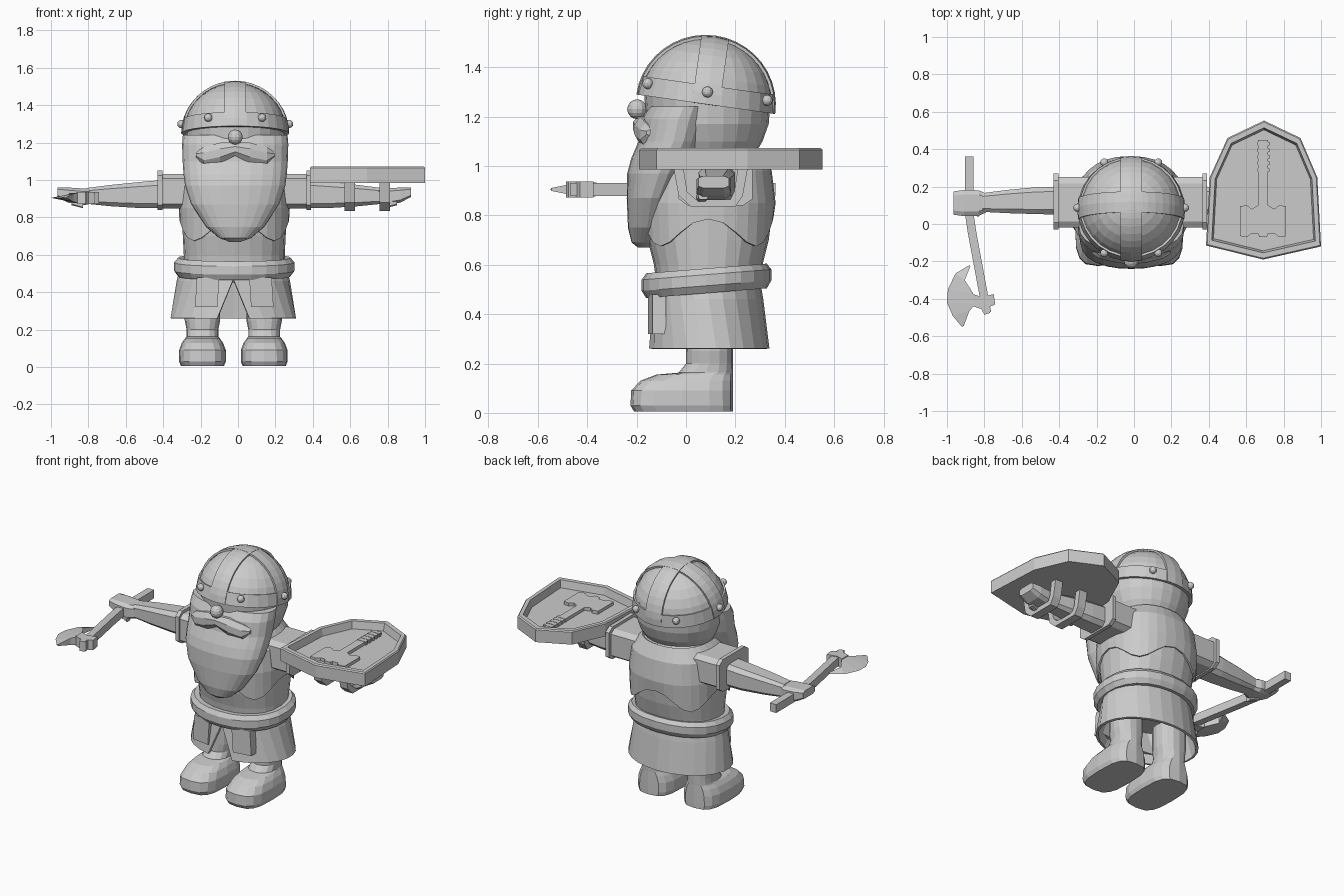
import bpy, bmesh, math
from mathutils import Matrix, Vector

CX = -0.02  # centre line of the figure
grey = bpy.data.materials.new("stone_grey")
grey.diffuse_color = (0.6, 0.6, 0.6, 1)


def make(name, verts, faces):
    me = bpy.data.meshes.new(name)
    me.from_pydata([tuple(v) for v in verts], [], faces)
    bm = bmesh.new()
    bm.from_mesh(me)
    bmesh.ops.recalc_face_normals(bm, faces=bm.faces)
    bm.to_mesh(me)
    bm.free()
    me.materials.append(grey)
    ob = bpy.data.objects.new(name, me)
    bpy.context.collection.objects.link(ob)
    return ob


def loft(name, rings, closed=True, caps=True):
    n = len(rings[0])
    verts = [p for r in rings for p in r]
    faces = [(i * n + j, i * n + (j + 1) % n, (i + 1) * n + (j + 1) % n, (i + 1) * n + j)
             for i in range(len(rings) - 1) for j in range(n if closed else n - 1)]
    if caps:
        faces += [tuple(range(n)), tuple(range((len(rings) - 1) * n, len(rings) * n))]
    return make(name, verts, faces)


def power(v, p):
    return math.copysign(abs(v) ** (2 / p), v)


def ring(cx, y0, y1, z, rx, n=20, p=2.0):
    """Horizontal oval from y0 to y1 with half width rx."""
    a = [2 * math.pi * i / n for i in range(n)]
    return [(cx + rx * power(math.cos(t), p),
             (y0 + y1) / 2 + (y1 - y0) / 2 * power(math.sin(t), p), z) for t in a]


def section(x, yc, zc, ry, rz, c=0.35):
    """Upright rectangle with cut corners, facing x."""
    k = 1 - c
    pts = [(1, k), (k, 1), (-k, 1), (-1, k), (-1, -k), (-k, -1), (k, -1), (1, -k)]
    return [(x, yc + ry * a, zc + rz * b) for a, b in pts]


def flat(name, pts, z0, z1):
    return loft(name, [[(x, y, z) for x, y in pts] for z in (z0, z1)])


def ball(name, loc, r, matrix=Matrix()):
    bm = bmesh.new()
    bmesh.ops.create_uvsphere(bm, u_segments=12, v_segments=8, radius=r)
    vs = [matrix @ (v.co + Vector(loc)) for v in bm.verts]
    bm.verts.index_update()
    fs = [[v.index for v in f.verts] for f in bm.faces]
    bm.free()
    return make(name, vs, fs)


def thicken(ob, t):
    m = ob.modifiers.new("thickness", 'SOLIDIFY')
    m.thickness, m.offset = t, 0


# Boots and legs
for side, s in (("left", -1), ("right", 1)):
    x = CX - 0.005 + s * 0.165
    loft("boot_" + side, [ring(x, y0, 0.19, z, w, 16, p) for z, y0, w, p in (
        (0.005, -0.21, 0.115, 3.2), (0.03, -0.225, 0.125, 3.2), (0.09, -0.222, 0.125, 3),
        (0.13, -0.185, 0.11, 2.8), (0.155, -0.12, 0.092, 2.6), (0.163, -0.03, 0.085, 2.4),
        (0.2, 0.0, 0.085, 2.3), (0.25, 0.0, 0.095, 2.3), (0.4, 0.0, 0.095, 2.3))])

# Skirt with a front slit, hollow underneath
rows = []
for z, rx, ry, gap in ((0.52, 0.28, 0.205, 0.0), (0.46, 0.295, 0.215, 0.01), (0.26, 0.33, 0.24, 0.26)):
    a = [-math.pi / 2 + gap + (2 * math.pi - 2 * gap) * i / 24 for i in range(25)]
    rows.append([(CX - 0.005 + rx * math.cos(t), 0.09 + ry * math.sin(t), z) for t in a])
thicken(loft("skirt", rows, closed=False, caps=False), 0.016)

# Hanging pouches on the skirt
for s in (-1, 1):
    loft("pouch", [[(CX + s * (d + k), y + d * 0.15, z) for d, y in
                    ((0.08, -0.165), (0.2, -0.165), (0.2, -0.11), (0.08, -0.11))]
                   for z, k in ((0.32, 0.01), (0.48, 0.0))])

# Torso
loft("torso", [ring(CX, 0.09 - ry, 0.09 + ry, z, rx, 24, 2.3) for z, rx, ry in (
    (0.45, 0.27, 0.2), (0.6, 0.27, 0.22), (0.7, 0.275, 0.245), (0.8, 0.28, 0.258),
    (0.9, 0.28, 0.255), (0.99, 0.265, 0.24), (1.06, 0.2, 0.2), (1.1, 0.12, 0.12))])

# Tunic mantle with a zigzag hem
rows = [ring(CX, 0.09 - ry, 0.09 + ry, z, rx, 32, 2.3) for z, rx, ry in (
    (0.72, 0.288, 0.258), (0.85, 0.292, 0.268), (0.98, 0.277, 0.252), (1.06, 0.21, 0.21))]
rows[0] = [(x, y, 0.73 + 0.055 * math.cos(8 * math.pi * i / 32)) for i, (x, y, z) in enumerate(rows[0])]
thicken(loft("mantle", rows, caps=False), 0.01)

# Belt, tilted slightly down towards the front
prof = ((0.26, -0.045), (0.3, -0.05), (0.322, -0.02), (0.322, 0.025), (0.3, 0.05), (0.26, 0.045))
rows = []
for r, h in prof:
    q = ring(CX, 0.083 - r * 0.815, 0.083 + r * 0.815, 0, r, 24, 2.2)
    rows.append([(x, y, 0.535 + h + 0.08 * (y - 0.083)) for x, y, z in q])
loft("belt", rows + rows[:1], caps=False)

# Head, with the neck guard below the helmet at the back
loft("head", [ring(-0.015, y0, y1, z, rx, 24) for z, rx, y0, y1 in (
    (1.0, 0.18, -0.08, 0.25), (1.1, 0.235, -0.12, 0.31), (1.17, 0.26, -0.16, 0.335),
    (1.3, 0.265, -0.17, 0.345))])

# Beard
loft("beard", [ring(-0.015, y0, y1, z, rx, 24, 2.2) for z, rx, y0, y1 in (
    (0.67, 0.03, -0.195, -0.15), (0.69, 0.085, -0.22, -0.12), (0.75, 0.155, -0.235, -0.08),
    (0.87, 0.235, -0.24, -0.04), (0.97, 0.268, -0.238, 0.02), (1.03, 0.276, -0.222, 0.06),
    (1.1, 0.281, -0.192, 0.09), (1.19, 0.284, -0.18, 0.12), (1.24, 0.28, -0.15, 0.13))])

# Moustache and nose
loft("moustache", [section(-0.015 + d, y, z, 0.035, h, 0.6) for d, y, z, h in (
    (-0.21, -0.125, 1.135, 0.015), (-0.17, -0.15, 1.125, 0.05), (-0.08, -0.172, 1.145, 0.055),
    (0, -0.18, 1.165, 0.035), (0.08, -0.172, 1.145, 0.055), (0.17, -0.15, 1.125, 0.05),
    (0.21, -0.125, 1.135, 0.015))])
ball("nose", (-0.015, -0.198, 1.23), 0.04)

# Helmet: dome, rim band, crossed bands and rivets, leaning back
tilt = Matrix.Translation((-0.015, 0.08, 1.25)) @ Matrix.Rotation(math.radians(-8), 4, 'X')
RX, RY, RZ = 0.283, 0.278, 0.275


def dome_ring(e, k):
    return [tilt @ Vector((RX * k * math.cos(e) * math.cos(t), RY * k * math.cos(e) * math.sin(t),
                           RZ * k * math.sin(e))) for t in [math.pi * i / 14 for i in range(28)]]


loft("helmet_dome", [dome_ring(math.radians(e), 0.975) for e in (0, 12, 24, 36, 48, 60, 70, 80, 88)])
low, high = dome_ring(0, 1.012), dome_ring(0.28, 1.012)
loft("helmet_rim", [dome_ring(0, 0.93), low, high, dome_ring(0.28, 0.95)], caps=False)
for name, swap in (("front_band", False), ("side_band", True)):
    rows = []
    for i in range(21):
        t = math.pi * i / 20
        row = []
        for w in (-0.2, 0, 0.2):
            k = math.sqrt(1 - w * w)
            u, v = (k * math.cos(t), w) if swap else (w, k * math.cos(t))
            row.append(tilt @ Vector((RX * u, RY * v, RZ * k * math.sin(t))))
        rows.append(row)
    thicken(loft("helmet_" + name, rows, closed=False, caps=False), 0.012)
for i in range(6):
    t = i * math.pi / 3
    ball("rivet", (0.288 * math.cos(t), 0.282 * math.sin(t), 0.05), 0.022, tilt)

# Arms
for side, s in (("left", -1), ("right", 1)):
    def limb(name, parts, c=0.35):
        loft(name + "_" + side, [section(CX + s * d, y, z, ry, rz, c) for d, y, z, ry, rz in parts])
    limb("sleeve", ((0.18, 0.115, 0.94, 0.135, 0.092), (0.4, 0.115, 0.94, 0.135, 0.092)), 0.25)
    limb("cuff", ((0.385, 0.12, 0.945, 0.15, 0.105), (0.41, 0.12, 0.945, 0.15, 0.105)), 0.25)
    limb("forearm", ((0.38, 0.125, 0.925, 0.075, 0.075), (0.5, 0.125, 0.92, 0.072, 0.07),
                     (0.66, 0.12, 0.917, 0.062, 0.057), (0.79, 0.115, 0.915, 0.05, 0.042)))
    limb("hand", ((0.77, 0.112, 0.912, 0.05, 0.04), (0.81, 0.112, 0.91, 0.068, 0.045),
                  (0.89, 0.112, 0.92, 0.07, 0.04), (0.945, 0.112, 0.935, 0.062, 0.025)))
    limb("thumb", ((0.81, 0.06, 0.865, 0.02, 0.015), (0.87, 0.07, 0.885, 0.02, 0.02)))

# Shield: tray with raised rim
outline = [(0.385, -0.115), (0.69, -0.19), (1.0, -0.12), (0.98, 0.25), (0.89, 0.46),
           (0.695, 0.553), (0.5, 0.46), (0.405, 0.25)]


def shrunk(k, z):
    return [(0.693 + (x - 0.693) * k, 0.17 + (y - 0.17) * k, z) for x, y in outline]


loft("shield", [shrunk(1, 0.985), shrunk(1, 1.065), shrunk(0.98, 1.072), shrunk(0.9, 1.072),
                shrunk(0.87, 1.025)])

# Axe emblem on the shield
half = [(0.027, 0.45), (0.027, 0.1), (0.06, 0.08), (0.085, 0.1), (0.123, 0.095), (0.123, -0.065),
        (0.085, -0.07), (0.06, -0.05), (0.027, -0.05), (0.02, -0.07)]
flat("shield_emblem", [(0.69 + x, y) for x, y in half] + [(0.69 - x, y) for x, y in half[::-1]], 1.02, 1.045)
for i in range(5):
    y = 0.28 + i * 0.035
    flat("emblem_notch", [(0.66, y), (0.724, y), (0.724, y + 0.018), (0.66, y + 0.018)], 1.02, 1.047)

# Shield straps around the right forearm
u_shape = [(-0.05, 0.99), (-0.03, 0.88), (0.02, 0.835), (0.2, 0.835), (0.23, 0.88), (0.25, 0.99),
           (0.21, 0.99), (0.195, 0.895), (0.18, 0.865), (0.04, 0.865), (0.005, 0.895), (-0.01, 0.99)]
for x in (0.57, 0.757):
    loft("shield_strap", [[(x + w, y, z) for y, z in u_shape] for w in (0, 0.055)])

# Axe in the left hand
ZA = 0.905
loft("axe_handle", [[(x + a * 0.023, y, ZA + b * 0.027) for a, b in ((1, 1), (-1, 1), (-1, -1), (1, -1))]
                    for x, y in ((-0.88, 0.362), (-0.88, 0.05), (-0.865, -0.05), (-0.787, -0.47))])
flat("axe_head", [(-0.86, -0.375), (-0.815, -0.39), (-0.75, -0.375), (-0.742, -0.43), (-0.775, -0.445),
                  (-0.77, -0.475), (-0.80, -0.485), (-0.815, -0.455), (-0.86, -0.44)], ZA - 0.032, ZA + 0.032)
edge = [(-0.88, -0.22), (-0.955, -0.265), (-0.995, -0.35), (-1.0, -0.42), (-0.97, -0.49), (-0.92, -0.55)]
inner = [(-0.875, -0.225), (-0.905, -0.3), (-0.86, -0.37), (-0.85, -0.43), (-0.88, -0.465), (-0.91, -0.545)]
loft("axe_blade", [[(*e, ZA), (*i, ZA + h), (*i, ZA - h)] for e, i, h in
                   zip(edge, inner, (0.006, 0.02, 0.028, 0.028, 0.022, 0.006))])
